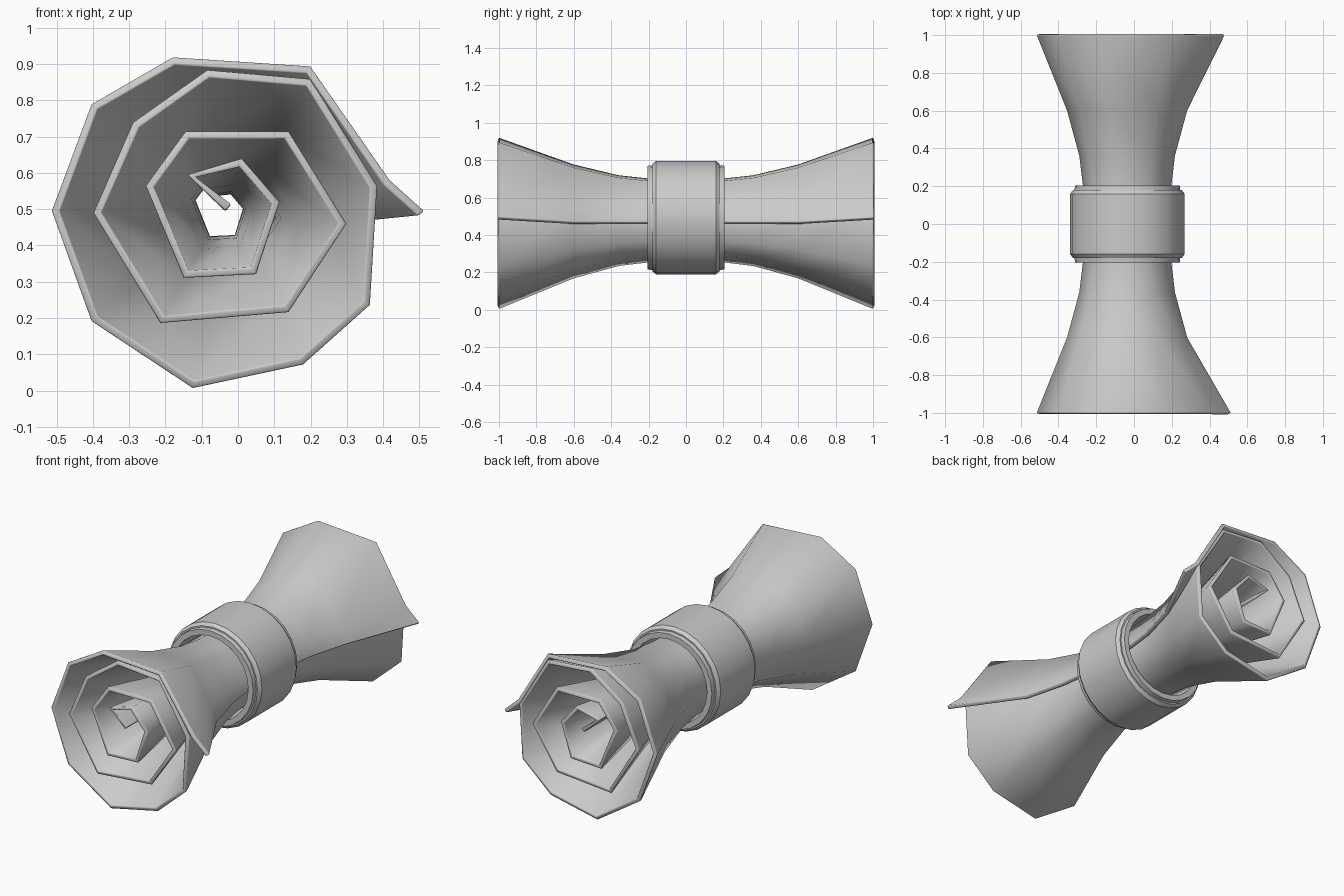
import bpy, bmesh, math
from mathutils import Vector

cube = bpy.data.objects.get("Cube")
if cube:
    bpy.data.objects.remove(cube, do_unlink=True)

paper = bpy.data.materials.new("pale grey")
paper.use_nodes = True
paper.diffuse_color = (0.6, 0.6, 0.6, 1)
paper.node_tree.nodes["Principled BSDF"].inputs["Base Color"].default_value = (0.6, 0.6, 0.6, 1)

CENTRE = Vector((-0.035, 0.0, 0.493))


def finish(bm, name, angle):
    mesh = bpy.data.meshes.new(name)
    bm.to_mesh(mesh)
    bm.free()
    obj = bpy.data.objects.new(name, mesh)
    bpy.context.collection.objects.link(obj)
    mesh.materials.append(paper)
    bpy.ops.object.select_all(action='DESELECT')
    obj.select_set(True)
    bpy.context.view_layer.objects.active = obj
    bpy.ops.object.shade_smooth_by_angle(angle=math.radians(angle))
    return obj


def skin(bm, rows):
    """Join neighbouring rows of vertices with quads."""
    for a, b in zip(rows, rows[1:]):
        for k in range(len(a) - 1):
            bm.faces.new((a[k], a[k + 1], b[k + 1], b[k]))


# Rolled sheet: spiral section at the flared rim, from loose edge to core
SPIRAL = [(.515, .495), (.42, .58), (.2, .895), (-.18, .92), (-.405, .79), (-.515, .495),
          (-.405, .19), (-.125, .005), (.18, .07), (.365, .235), (.385, .565),
          (.2, .86), (-.085, .885), (-.29, .74), (-.4, .49), (-.215, .185),
          (.14, .215), (.3, .46), (.14, .715), (-.145, .715), (-.255, .565),
          (-.15, .31), (.05, .32), (.115, .52), (.01, .64), (-.14, .595), (-.035, .495)]
# Waist scale at distances from the middle
FLARE = [(1, 1), (.6, .665), (.36, .53), (.2, .49), (0, .48)]
stations = [(-y, s) for y, s in FLARE] + [(y, s) for y, s in FLARE[-2::-1]]

bm = bmesh.new()
rows = []
for i, (x, z) in enumerate(SPIRAL):
    row = []
    for y, s in stations:
        tuck = 1.0
        if i < 2:  # loose edge lies flatter away from the rim
            tuck = .94 if y == 1 else (1 if y == -1 else .87 if i == 0 else .93)
        row.append(bm.verts.new((CENTRE.x + (x - CENTRE.x) * s * tuck, y,
                                 CENTRE.z + (z - CENTRE.z) * s * tuck - (.025 if i == 0 and abs(y) < 1 else 0))))
    rows.append(row)
skin(bm, rows)
sheet = finish(bm, "rolled_sheet", 80)
solid = sheet.modifiers.new("thickness", 'SOLIDIFY')
solid.thickness = .024
solid.offset = -1
bevel = sheet.modifiers.new("soft_rim", 'BEVEL')
bevel.width = .007
bevel.segments = 2
bevel.limit_method = 'ANGLE'
bevel.angle_limit = math.radians(80)

# Hollow napkin-style band with stepped, chamfered sides
HALF = [(.205, .245), (.205, .277), (.18, .28), (.18, .288), (.16, .303)]
profile = [(-y, r) for y, r in HALF] + [(y, r) for y, r in HALF[::-1]]
profile.append(profile[0])
SIDES = 24
bm = bmesh.new()
rings = []
for k in range(SIDES):
    a = 2 * math.pi * k / SIDES
    rings.append([bm.verts.new(CENTRE + Vector((r * math.cos(a), y, r * math.sin(a))))
                  for y, r in profile[:-1]])
rings = [ring + [ring[0]] for ring in rings]
skin(bm, rings + [rings[0]])
bmesh.ops.recalc_face_normals(bm, faces=bm.faces)
finish(bm, "holding_ring", 25)
